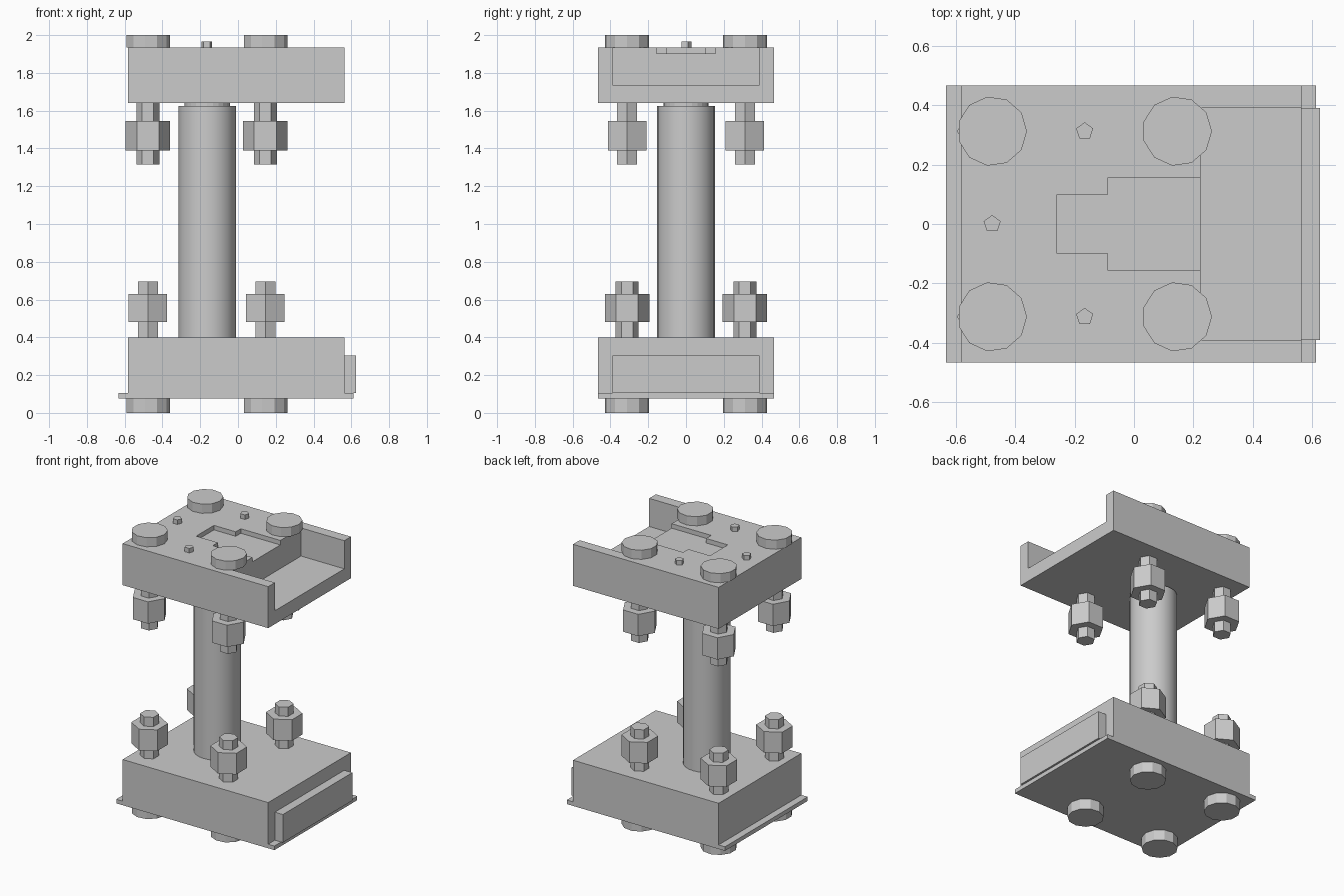
import bpy, bmesh, math
from mathutils import Matrix

cube = bpy.data.objects.get("Cube")
if cube:
    bpy.data.objects.remove(cube, do_unlink=True)

GREY = bpy.data.materials.new("plain_grey")
GREY.use_nodes = True
GREY.diffuse_color = (0.6, 0.6, 0.6, 1)
GREY.node_tree.nodes["Principled BSDF"].inputs["Base Color"].default_value = (0.6, 0.6, 0.6, 1)


def finish(name, bm):
    mesh = bpy.data.meshes.new(name)
    bm.to_mesh(mesh)
    bm.free()
    mesh.materials.append(GREY)
    obj = bpy.data.objects.new(name, mesh)
    bpy.context.collection.objects.link(obj)
    return obj


def box(name, x, y, z):
    """Box from (low, high) ranges."""
    bm = bmesh.new()
    bmesh.ops.create_cube(bm, size=1)
    for v in bm.verts:
        v.co = [r[0] if c < 0 else r[1] for c, r in zip(v.co, (x, y, z))]
    return finish(name, bm)


def add_prism(bm, x, y, z, radius, sides, turn=0):
    """Upright prism with its first corner at angle turn."""
    bottom = []
    for i in range(sides):
        a = turn + math.tau * i / sides
        bottom.append(bm.verts.new((x + radius * math.cos(a), y + radius * math.sin(a), z[0])))
    top = [bm.verts.new((v.co.x, v.co.y, z[1])) for v in bottom]
    bm.faces.new(bottom[::-1])
    bm.faces.new(top)
    for i in range(sides):
        j = (i + 1) % sides
        bm.faces.new((bottom[i], bottom[j], top[j], top[i]))


def prism(name, *args):
    bm = bmesh.new()
    add_prism(bm, *args)
    return finish(name, bm)


def carve(target, cutter):
    mod = target.modifiers.new("carve", 'BOOLEAN')
    mod.operation = 'DIFFERENCE'
    mod.solver = 'EXACT'
    mod.object = cutter
    cutter.hide_render = True
    bpy.context.view_layer.objects.active = target
    bpy.ops.object.modifier_apply(modifier=mod.name)
    bpy.data.objects.remove(cutter, do_unlink=True)


BLOCK_X, BLOCK_Y = (-0.582, 0.563), (-0.465, 0.465)

# Lower block with its bottom plate and end panel
box("base_block", BLOCK_X, BLOCK_Y, (0.1, 0.4))
box("bottom_plate", (-0.632, 0.612), BLOCK_Y, (0.075, 0.104))
box("end_panel", (0.56, 0.626), (-0.39, 0.39), (0.104, 0.303))

# Upper block: open tray at one end, stepped shallow slot leading into it
top = box("top_block", BLOCK_X, BLOCK_Y, (1.64, 1.935))
carve(top, box("tray_cutter", (0.223, 0.7), (-0.39, 0.39), (1.735, 2.1)))
carve(top, box("wide_slot_cutter", (-0.088, 0.3), (-0.157, 0.157), (1.903, 2.1)))
carve(top, box("narrow_slot_cutter", (-0.259, 0), (-0.1, 0.1), (1.903, 2.1)))

# Central column and its neck
column = prism("column", -0.163, 0, (0.39, 1.625), 0.153, 24)
prism("column_neck", -0.163, 0, (1.61, 1.65), 0.12, 24)
bpy.context.view_layer.objects.active = column
column.select_set(True)
bpy.ops.object.shade_smooth_by_angle(angle=math.radians(30))
column.select_set(False)

# Bolts: round head outside each block, hexagonal shank and nut inside
for level, head, shank, nut, turn in (
        ("lower", (0, 0.075), (0.39, 0.695), (0.48, 0.63), math.pi / 2),
        ("upper", (1.935, 2), (1.315, 1.65), (1.39, 1.545), 0)):
    for end, x in (("right", -0.477), ("left", 0.145)):
        for face, y in (("front", -0.312), ("back", 0.312)):
            tag = f"{level}_{face}_{end}"
            prism(tag + "_bolt_head", x, y, head, 0.117, 11)
            prism(tag + "_bolt_shank", x, y, shank, 0.061, 6, turn)
            prism(tag + "_nut", x, y, nut, 0.118, 6, turn)

# Small five-sided pins on the upper block
for name, x, y in (("right_pin", -0.477, 0), ("front_pin", -0.166, -0.312), ("back_pin", -0.166, 0.312)):
    prism(name, x, y, (1.92, 1.967), 0.03, 5, math.pi / 2)
